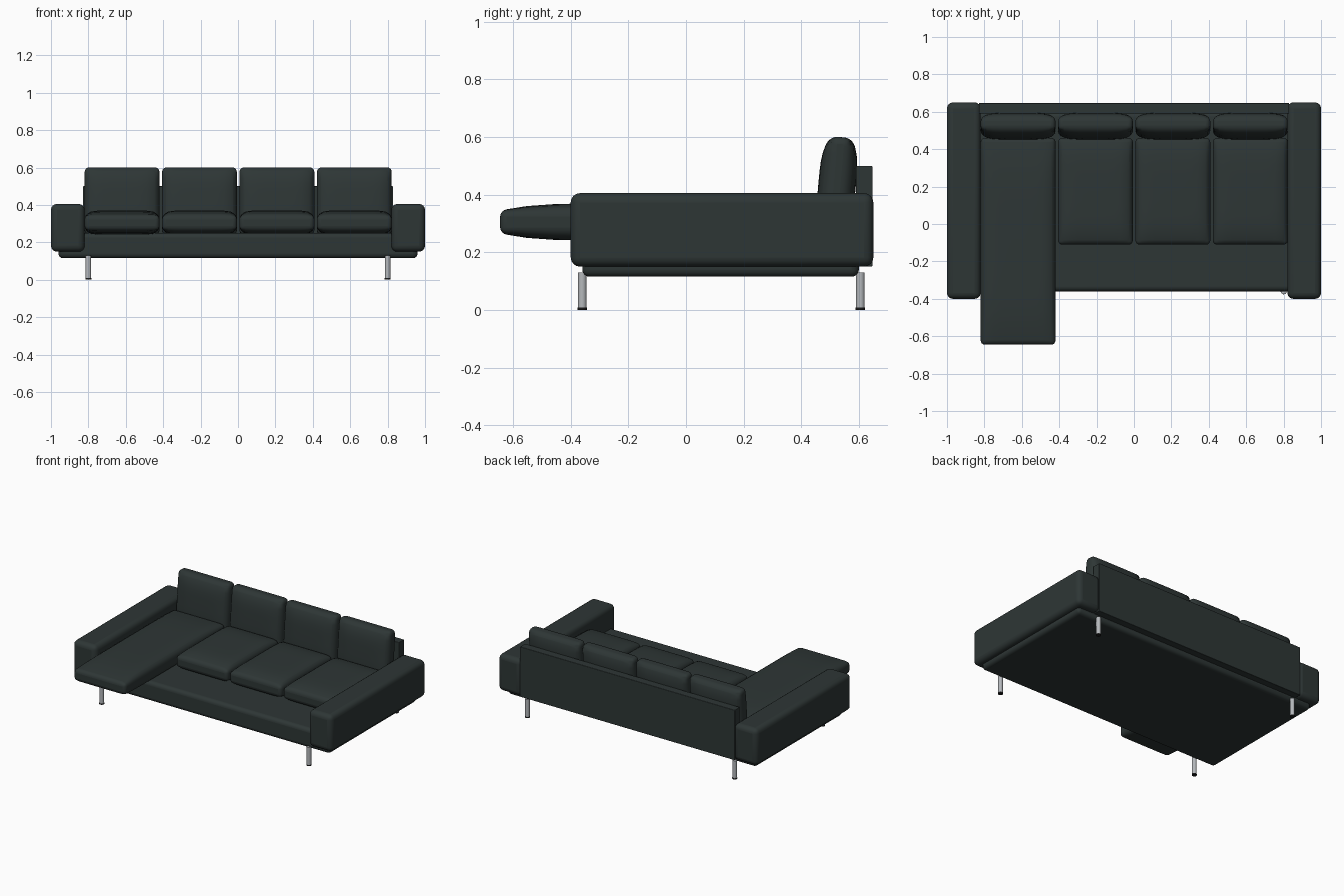
import bpy
import bmesh
import math
from mathutils import Matrix

if "Cube" in bpy.data.objects:
    bpy.data.objects.remove(bpy.data.objects["Cube"])


def material(name, rgb, metallic=0.0):
    m = bpy.data.materials.new(name)
    m.use_nodes = True
    colour = (*rgb, 1.0)
    m.diffuse_color = colour
    shader = m.node_tree.nodes["Principled BSDF"]
    shader.inputs["Base Color"].default_value = colour
    shader.inputs["Roughness"].default_value = 0.7
    return m


FABRIC = material("dark_green_grey_fabric", (0.027, 0.037, 0.036))
METAL = material("brushed_metal", (0.46, 0.48, 0.50))
RUBBER = material("black_rubber", (0.01, 0.01, 0.01))


def finish(bm, name, mat, bevel=0.0, segments=4):
    mesh = bpy.data.meshes.new(name)
    bmesh.ops.recalc_face_normals(bm, faces=bm.faces)
    bm.to_mesh(mesh)
    bm.free()
    ob = bpy.data.objects.new(name, mesh)
    bpy.context.collection.objects.link(ob)
    mesh.materials.append(mat)
    if bevel:
        mod = ob.modifiers.new("Rounded edges", "BEVEL")
        mod.width = bevel
        mod.segments = segments
        mod.limit_method = "ANGLE"
        mod.angle_limit = math.radians(40)
    bpy.ops.object.select_all(action="DESELECT")
    ob.select_set(True)
    bpy.context.view_layer.objects.active = ob
    bpy.ops.object.shade_smooth_by_angle(angle=math.radians(35))
    return ob


def box(name, x, y, z, bevel):
    """Rounded box from (low, high) ranges."""
    bm = bmesh.new()
    bmesh.ops.create_cube(bm, size=1)
    for v in bm.verts:
        v.co = [lo + (c + 0.5) * (hi - lo) for c, (lo, hi) in zip(v.co, (x, y, z))]
    return finish(bm, name, FABRIC, bevel)


def cushion(name, size, centre, edge, power, bevel, tilt=0.0):
    """Padded slab, full in the middle and thinner towards its rim."""
    bm = bmesh.new()
    bmesh.ops.create_cube(bm, size=2)
    flat = [e for e in bm.edges if abs(e.verts[0].co.z - e.verts[1].co.z) < 0.1]
    bmesh.ops.subdivide_edges(bm, edges=flat, cuts=11, use_grid_fill=True)
    width, length, thick = (s / 2 for s in size)
    for v in bm.verts:
        u, w, side = v.co
        puff = (1 - abs(u) ** power[0]) * (1 - abs(w) ** power[1])
        v.co = (u * width, w * length, side * thick * (edge + (1 - edge) * puff))
    bm.transform(Matrix.Translation(centre) @ Matrix.Rotation(tilt, 4, "X"))
    return finish(bm, name, FABRIC, bevel)


def cylinder(name, x, y, low, high, radius, mat):
    bm = bmesh.new()
    bmesh.ops.create_cone(bm, cap_ends=True, segments=24, radius1=radius,
                          radius2=radius, depth=high - low)
    bm.transform(Matrix.Translation((x, y, (low + high) / 2)))
    return finish(bm, name, mat)


# Frame: base, back panel and the two arms
box("base", (-0.96, 0.96), (-0.36, 0.60), (0.115, 0.25), 0.025)
box("back_panel", (-0.83, 0.83), (0.59, 0.647), (0.15, 0.50), 0.004)
for side, name in ((-1, "right_arm"), (1, "left_arm")):
    box(name, sorted((side * 0.82, side * 1.0)), (-0.40, 0.65), (0.15, 0.405), 0.032)

# Seat cushions, the first one running forward as a chaise, and back cushions
for i in range(4):
    x = -0.62 + i * 0.414
    front = -0.645 if i == 0 else -0.11
    name = "chaise_cushion" if i == 0 else f"seat_cushion_{i}"
    cushion(name, (0.40, 0.46 - front, 0.13), (x, (front + 0.46) / 2, 0.305),
            0.62, (8, 5), 0.022)
    cushion(f"back_cushion_{i + 1}", (0.40, 0.36, 0.13), (x, 0.523, 0.42),
            0.55, (6, 4), 0.024, math.radians(85))

# Legs with rubber feet
for x, xname in ((-0.80, "right"), (0.80, "left")):
    for y, yname in ((-0.36, "front"), (0.605, "back")):
        cylinder(f"{yname}_{xname}_leg", x, y, 0.008, 0.13, 0.015, METAL)
        cylinder(f"{yname}_{xname}_foot", x, y, 0.0, 0.008, 0.016, RUBBER)
